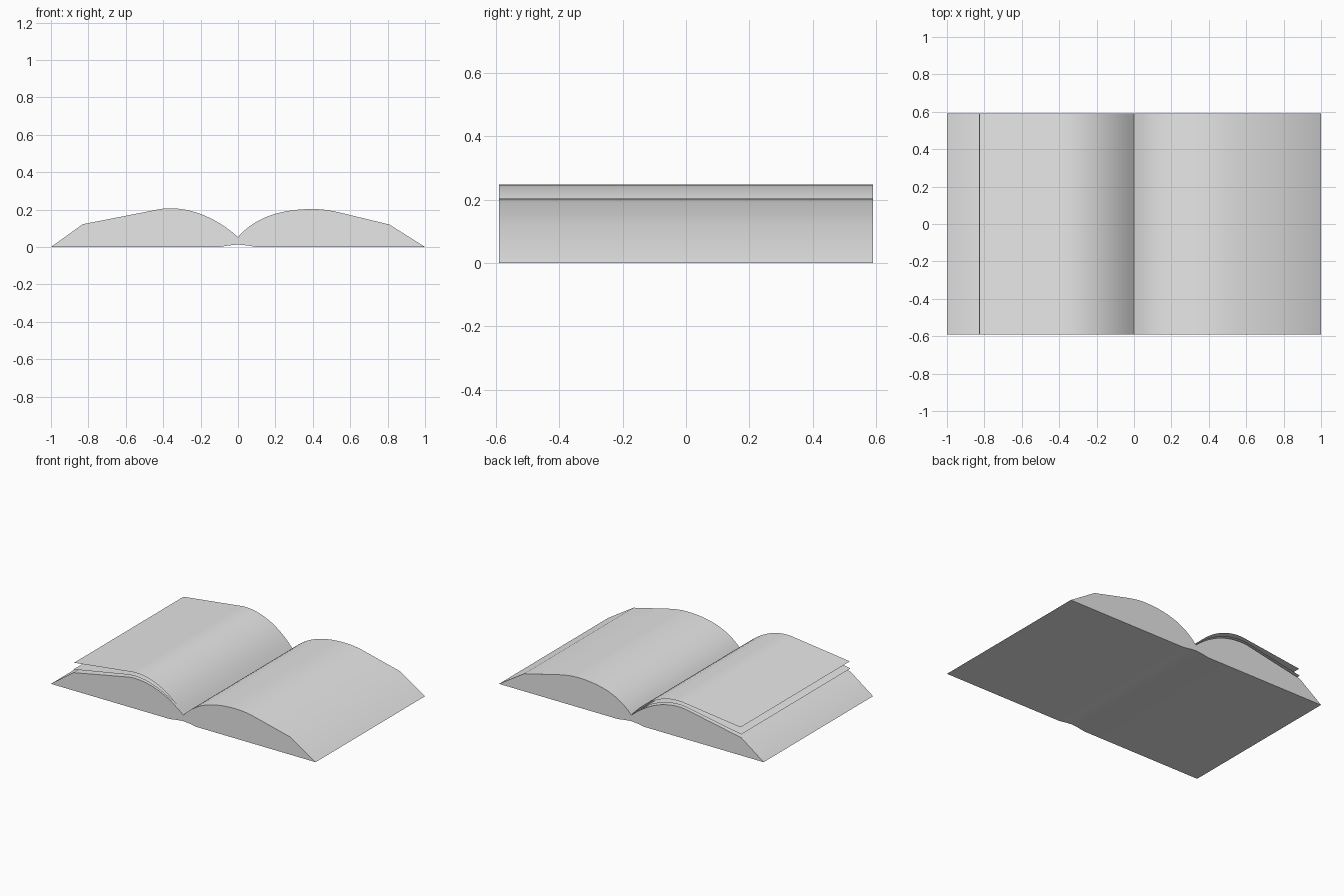
import bpy
import bmesh
import math
from mathutils import Vector
from mathutils.geometry import interpolate_bezier

cube = bpy.data.objects.get("Cube")
if cube:
    bpy.data.objects.remove(cube)

HALF_DEPTH = 0.59

paper = bpy.data.materials.new("paper_grey")
paper.use_nodes = True
paper.diffuse_color = (0.8, 0.8, 0.8, 1)
paper.node_tree.nodes["Principled BSDF"].inputs["Base Color"].default_value = (0.8, 0.8, 0.8, 1)


def arc(a, b, c, d, steps=14):
    """Bezier points in the x-z plane."""
    pts = [Vector((x, 0, z)) for x, z in (a, b, c, d)]
    return [(p.x, p.z) for p in interpolate_bezier(*pts, steps)]


def extrude_profile(name, profile, closed):
    """Sweep an x-z profile along y, capping both ends if closed."""
    bm = bmesh.new()
    front = [bm.verts.new((x, -HALF_DEPTH, z)) for x, z in profile]
    back = [bm.verts.new((x, HALF_DEPTH, z)) for x, z in profile]
    count = len(profile)
    for i in range(count if closed else count - 1):
        j = (i + 1) % count
        bm.faces.new((front[i], front[j], back[j], back[i]))
    if closed:
        bm.faces.new(front)
        bm.faces.new(back[::-1])
        bmesh.ops.recalc_face_normals(bm, faces=bm.faces)
    mesh = bpy.data.meshes.new(name)
    bm.to_mesh(mesh)
    bm.free()
    mesh.materials.append(paper)
    obj = bpy.data.objects.new(name, mesh)
    bpy.context.collection.objects.link(obj)
    bpy.ops.object.select_all(action='DESELECT')
    obj.select_set(True)
    bpy.context.view_layer.objects.active = obj
    bpy.ops.object.shade_smooth_by_angle(angle=math.radians(30))
    return obj


# Page block: both halves with a valley in the middle and a shallow spine groove below
left_top = arc((0, 0.053), (0.1, 0.17), (0.25, 0.203), (0.4, 0.203))
left_top += arc((0.4, 0.203), (0.46, 0.203), (0.51, 0.193), (0.57, 0.178), 8)[1:]
left_top += [(0.81, 0.12), (1, 0)]
right_top = [(-1, 0), (-0.83, 0.122), (-0.41, 0.204)]
right_top += arc((-0.41, 0.204), (-0.28, 0.22), (-0.13, 0.17), (0, 0.053))[1:-1]
groove = [(0.1, 0), (0.05, 0.008), (0, 0.013), (-0.05, 0.008), (-0.1, 0)]
extrude_profile("page_block", left_top + groove + right_top, True)

# Loose pages: thin sheets lifting off the right half
for name, edge, bend, rise in (("lower_page", (-0.83, 0.144), (-0.41, 0.22), 0.236),
                               ("upper_page", (-0.825, 0.191), (-0.41, 0.242), 0.264)):
    curve = arc(bend, (-0.29, rise), (-0.13, rise - 0.05), (0, 0.056))
    extrude_profile(name, [edge] + curve, False)
